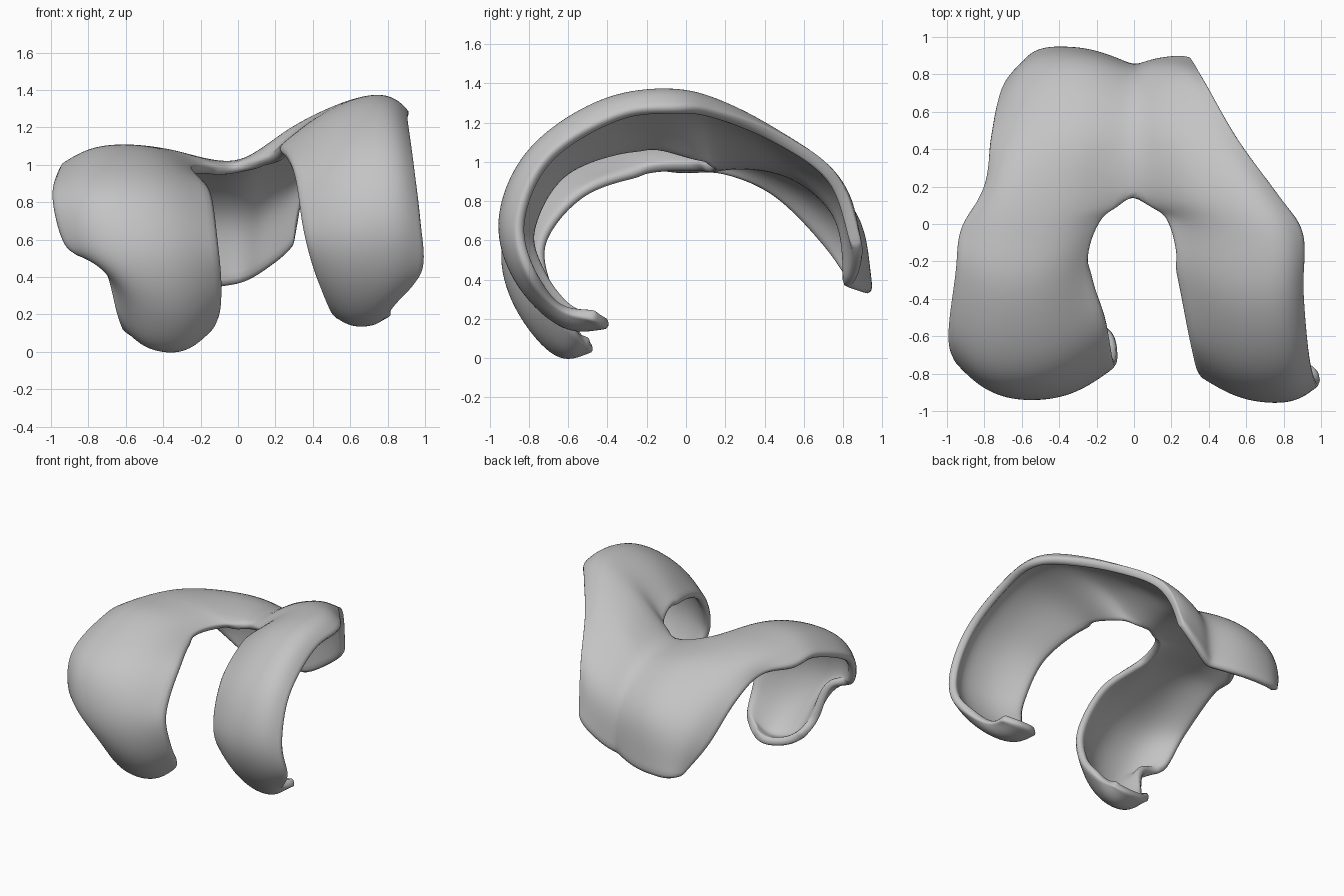
import bpy
import bmesh
from mathutils import Vector

cube = bpy.data.objects.get("Cube")
if cube:
    bpy.data.objects.remove(cube, do_unlink=True)

STEPS = 6        # rows between two guide points
COLUMNS = 18     # faces across each lobe
THICKNESS = 0.06

# Guide curves, from the curled front tip over the top to the back end.
groove = [(0, .12, .965), (0, .5, .97), (0, .79, .73), (0, .84, .36)]

right_side_outer = [
    (-.62, -.58, .12), (-.66, -.7, .25), (-.73, -.74, .49), (-.92, -.75, .55),
    (-1, -.62, .82), (-.96, -.25, .98), (-.93, -.02, .97), (-.8, .2, .95),
    (-.77, .46, .85), (-.71, .72, .58), (-.58, .87, .36)]
right_side_crest = [
    (-.43, -.48, .05), (-.4, -.66, .005), (-.45, -.87, .26), (-.55, -.94, .56),
    (-.6, -.8, .88), (-.6, -.38, 1.08), (-.59, -.08, 1.1), (-.53, .2, 1.08),
    (-.46, .52, .99), (-.42, .87, .73), (-.36, .945, .33)]
right_side_inner = [
    (-.24, -.5, .06), (-.11, -.58, .16), (-.08, -.7, .34), (-.1, -.74, .6),
    (-.14, -.52, .86), (-.23, -.19, .96), (-.13, .06, .965)] + groove

left_side_outer = [
    (.82, -.47, .2), (.83, -.64, .26), (.99, -.8, .43), (.98, -.85, .7),
    (.94, -.7, 1.02), (.91, -.35, 1.23), (.91, -.05, 1.27), (.78, .15, 1.25),
    (.56, .45, 1.15), (.38, .76, .94), (.3, .89, .58)]
left_side_crest = [
    (.67, -.39, .16), (.67, -.62, .15), (.69, -.86, .38), (.71, -.955, .7),
    (.69, -.8, 1.06), (.64, -.42, 1.305), (.6, -.05, 1.34), (.43, .2, 1.26),
    (.3, .5, 1.11), (.2, .82, .85), (.17, .89, .46)]
left_side_inner = [
    (.52, -.46, .19), (.48, -.61, .25), (.4, -.75, .44), (.34, -.8, .66),
    (.29, -.62, .96), (.21, -.22, 1.08), (.13, .06, .99)] + groove


def smooth_path(points):
    """Pass a smooth path through the guide points."""
    p = [Vector(q) for q in points]
    p = [2 * p[0] - p[1]] + p + [2 * p[-1] - p[-2]]
    path = []
    for a, b, c, d in zip(p, p[1:], p[2:], p[3:]):
        for k in range(STEPS):
            t = k / STEPS
            path.append(b + (c - a) * t / 2
                        + (a * 2 - b * 5 + c * 4 - d) * t * t / 2
                        + (b * 3 - a - c * 3 + d) * t ** 3 / 2)
    return path + [p[-2]]


def add_sheet(bm, first, crest, last):
    """Loft a bulged sheet between two border paths over its crest."""
    rows = []
    for a, k, b in zip(first, crest, last):
        middle = (a + b) / 2
        row = []
        for j in range(COLUMNS + 1):
            u = j / COLUMNS
            bulge = 1 - abs(2 * u - 1) ** 2.5
            row.append(bm.verts.new(a.lerp(b, u) + (k - middle) * bulge))
        rows.append(row)
    for low, high in zip(rows, rows[1:]):
        for j in range(COLUMNS):
            bm.faces.new((low[j], low[j + 1], high[j + 1], high[j]))


def relax(bm, verts, rounds):
    """Even out the given vertices."""
    for _ in range(rounds):
        bmesh.ops.smooth_vert(bm, verts=verts, factor=0.5,
                              use_axis_x=True, use_axis_y=True, use_axis_z=True)


# Both inner borders share one path behind the open notch
right_inner = smooth_path(right_side_inner)
left_inner = smooth_path(left_side_inner)
notch_end = STEPS * (len(right_side_inner) - len(groove))
for i in range(notch_end, len(right_inner)):
    right_inner[i] = left_inner[i] = (right_inner[i] + left_inner[i]) / 2

# Two lobes, welded along the groove
bm = bmesh.new()
add_sheet(bm, smooth_path(right_side_outer), smooth_path(right_side_crest), right_inner)
add_sheet(bm, left_inner, smooth_path(left_side_crest), smooth_path(left_side_outer))
bmesh.ops.remove_doubles(bm, verts=bm.verts, dist=0.0005)
relax(bm, [v for v in bm.verts if not v.is_boundary], 8)
# Round the notch
relax(bm, [v for v in bm.verts if abs(v.co.x) < 0.24 and -0.2 < v.co.y < 0.4], 5)

mesh = bpy.data.meshes.new("horseshoe_shell")
bm.to_mesh(mesh)
bm.free()
shell = bpy.data.objects.new("horseshoe_shell", mesh)
bpy.context.collection.objects.link(shell)

# Wall thickness with a rounded rim
wall = shell.modifiers.new("wall", "SOLIDIFY")
wall.thickness = THICKNESS
wall.offset = -0.7
rounding = shell.modifiers.new("rounding", "SUBSURF")
rounding.levels = rounding.render_levels = 1

# Plain grey
grey = bpy.data.materials.new("light_grey")
grey.use_nodes = True
colour = (0.55, 0.55, 0.55, 1)
grey.diffuse_color = colour
grey.node_tree.nodes["Principled BSDF"].inputs["Base Color"].default_value = colour
mesh.materials.append(grey)

bpy.context.view_layer.objects.active = shell
shell.select_set(True)
bpy.ops.object.shade_smooth()
